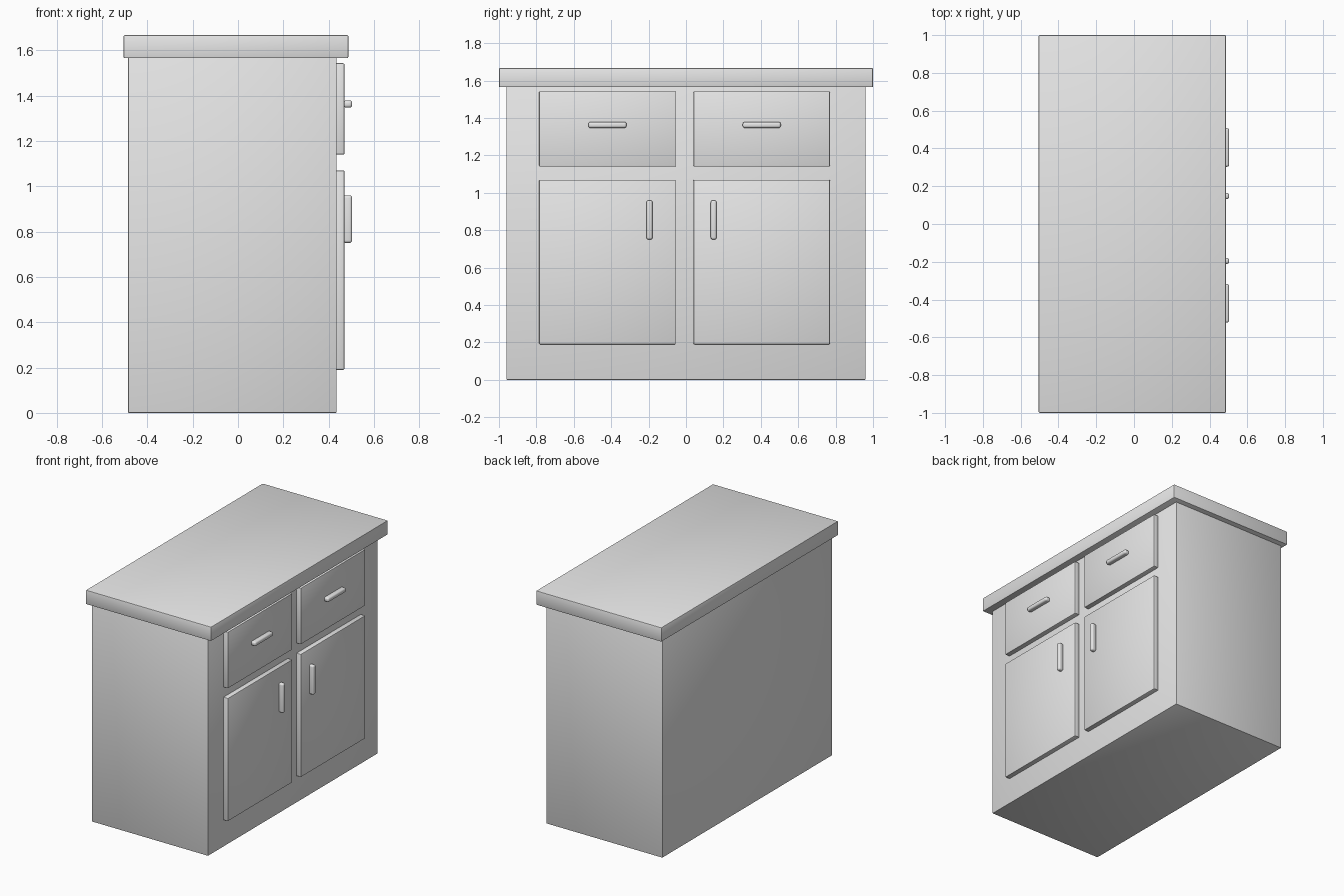
import bpy
import math
from mathutils import Vector

cube = bpy.data.objects.get("Cube")
if cube:
    bpy.data.objects.remove(cube, do_unlink=True)

grey = bpy.data.materials.new("light_grey")
grey.use_nodes = True
grey.diffuse_color = (0.8, 0.8, 0.8, 1)
grey.node_tree.nodes["Principled BSDF"].inputs["Base Color"].default_value = (0.8, 0.8, 0.8, 1)


def box(name, low, high, bevel, segments=2):
    """Rounded box between two corners."""
    low, high = Vector(low), Vector(high)
    bpy.ops.mesh.primitive_cube_add(size=1, location=(low + high) / 2)
    obj = bpy.context.object
    obj.name = name
    obj.scale = high - low
    bpy.ops.object.transform_apply(location=False, rotation=False, scale=True)
    mod = obj.modifiers.new("rounded_edges", "BEVEL")
    mod.width = bevel
    mod.segments = segments
    bpy.ops.object.modifier_apply(modifier=mod.name)
    obj.data.materials.append(grey)
    bpy.ops.object.shade_smooth_by_angle(angle=math.radians(35))
    return obj


# Carcass and worktop
box("cabinet_body", (-0.485, -0.96, 0), (0.435, 0.96, 1.57), 0.004)
box("worktop", (-0.505, -1, 1.565), (0.487, 1, 1.667), 0.006)

# Door and drawer columns on the +x side; handles sit near the middle of the cabinet
FACE, PANEL, GRIP = 0.43, 0.47, 0.504
for side, start, handle_y in (("right", -0.785, -0.195), ("left", 0.04, 0.148)):
    end = start + 0.73
    middle = (start + end) / 2
    box(side + "_door", (FACE, start, 0.19), (PANEL, end, 1.07), 0.006)
    box(side + "_drawer", (FACE, start, 1.14), (PANEL, end, 1.543), 0.006)
    box(side + "_door_handle", (PANEL - 0.005, handle_y - 0.016, 0.75),
        (GRIP, handle_y + 0.016, 0.96), 0.012, 4)
    box(side + "_drawer_handle", (PANEL - 0.005, middle - 0.102, 1.347),
        (GRIP, middle + 0.102, 1.379), 0.012, 4)
